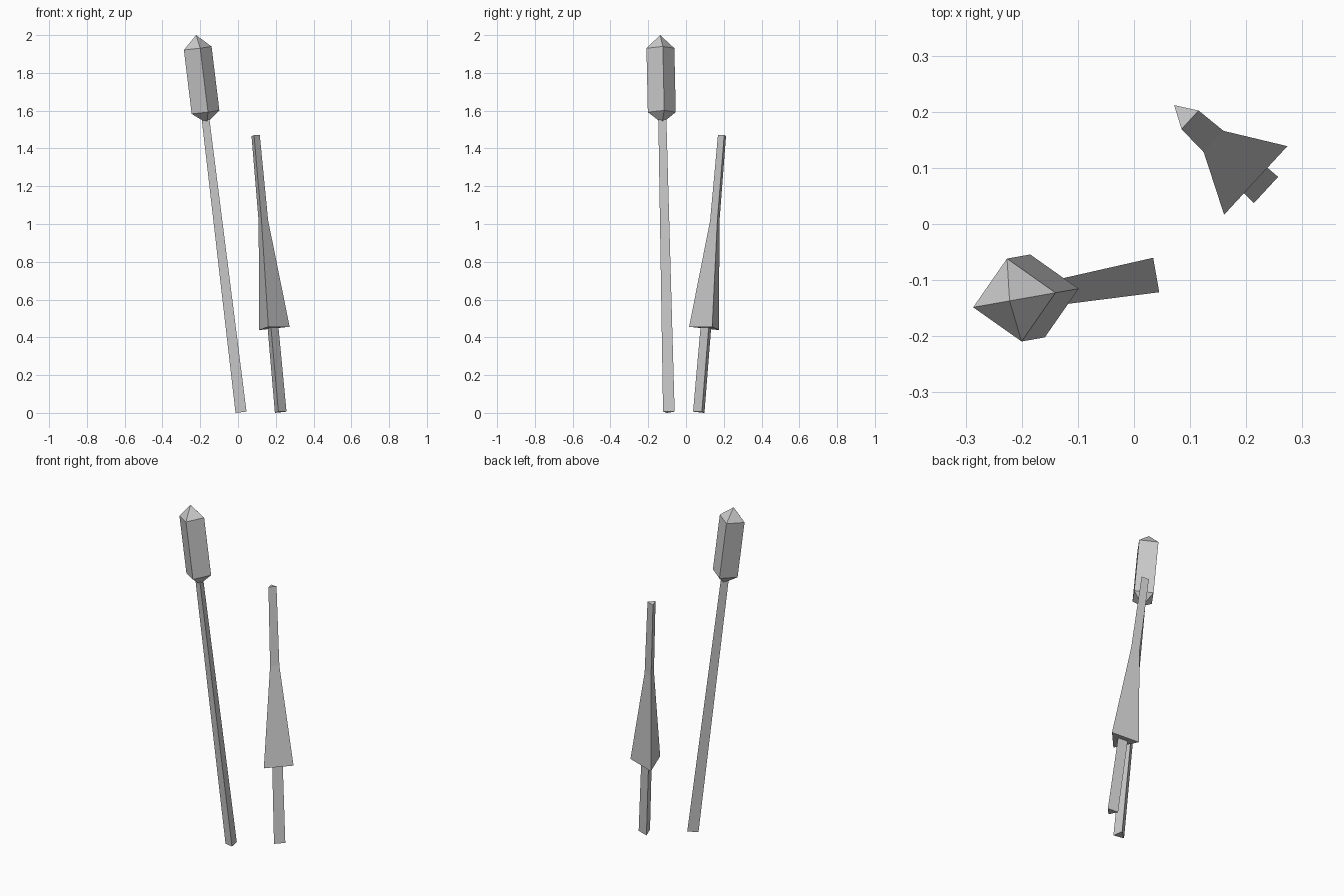
import bpy
import bmesh
from math import radians, cos, sin, pi
from mathutils import Matrix

cube = bpy.data.objects.get("Cube")
if cube:
    bpy.data.objects.remove(cube, do_unlink=True)

grey = bpy.data.materials.new("plain grey")
grey.use_nodes = True
colour = (0.6, 0.6, 0.6, 1)
grey.diffuse_color = colour
grey.node_tree.nodes["Principled BSDF"].inputs["Base Color"].default_value = colour


def lathe(name, sides, profile, base, heading, tilt, spin=0.0):
    """Loft (radius, height) rings about an axis leaning towards heading."""
    bm = bmesh.new()
    rings = []
    for radius, height in profile:
        count = sides if radius > 0 else 1
        rings.append([bm.verts.new((radius * cos(spin + 2 * pi * i / sides),
                                    radius * sin(spin + 2 * pi * i / sides),
                                    height)) for i in range(count)])
    for low, high in zip(rings, rings[1:]):
        for i in range(sides):
            j = (i + 1) % sides
            if len(low) == 1:
                bm.faces.new((low[0], high[j], high[i]))
            elif len(high) == 1:
                bm.faces.new((low[i], low[j], high[0]))
            else:
                bm.faces.new((low[i], low[j], high[j], high[i]))
    for ring in (rings[0], rings[-1]):
        if len(ring) > 1:
            bm.faces.new(ring)
    bmesh.ops.recalc_face_normals(bm, faces=bm.faces)
    mesh = bpy.data.meshes.new(name)
    bm.to_mesh(mesh)
    bm.free()
    mesh.materials.append(grey)
    obj = bpy.data.objects.new(name, mesh)
    obj.matrix_world = (Matrix.Translation(base)
                        @ Matrix.Rotation(radians(heading), 4, 'Z')
                        @ Matrix.Rotation(tilt, 4, 'Y'))
    bpy.context.collection.objects.link(obj)
    return obj


# Reed: thin three-sided stalk with a pointed four-sided seed head
reed = dict(base=(0.022, -0.094, 0.0044), heading=190, tilt=0.1234)
lathe("reed_stalk", 3, [(0.036, 0), (0.025, 1.56)], **reed)
lathe("seed_head", 4, [(0, 1.541), (0.075, 1.6), (0.075, 1.941), (0, 2.011)], **reed)

# Bud: three-sided stem carrying a closed leaf that narrows to a thin blade
bud = dict(base=(0.222, 0.073, 0.0044), heading=137.3, tilt=0.1216)
lathe("bud_stem", 3, [(0.0366, 0), (0.034, 0.46)], **bud)
lathe("bud_leaf", 3, [(0.096, 0.449), (0.03, 1.02), (0.026, 1.475)], **bud)
